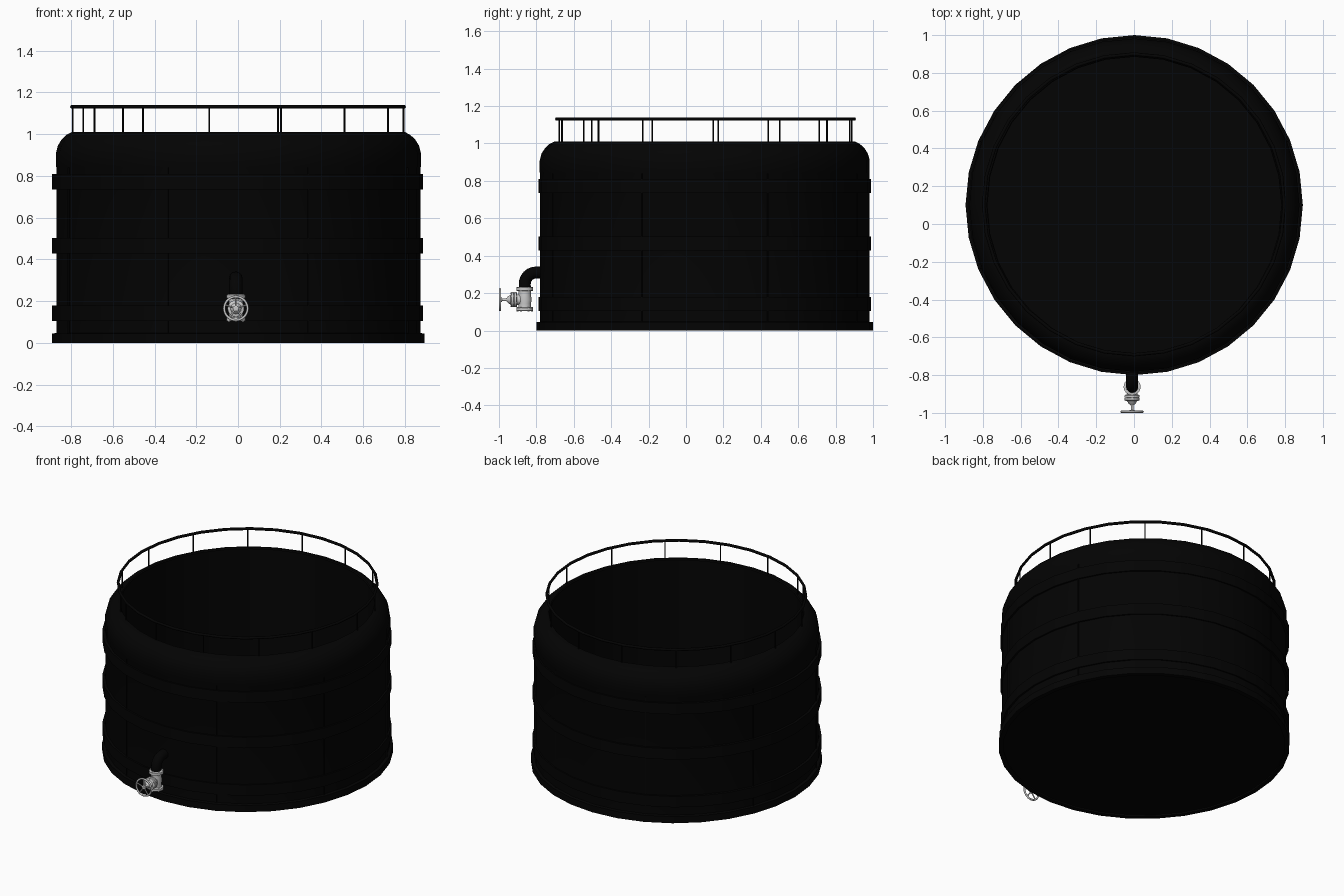
import bpy, bmesh, math
from mathutils import Matrix, Vector

if "Cube" in bpy.data.objects:
    bpy.data.objects.remove(bpy.data.objects["Cube"])

CX, CY = 0.002, 0.1   # tank axis
RY = 0.104            # railing axis in y
VX, VY, VZ = -0.01, -0.862, 0.165   # valve centre


def material(name, c):
    m = bpy.data.materials.new(name)
    m.diffuse_color = (*c, 1)
    m.use_nodes = True
    m.node_tree.nodes["Principled BSDF"].inputs["Base Color"].default_value = m.diffuse_color
    return m


BLACK = material("black_paint", (0.001, 0.001, 0.001))


def finish(name, bm, mat=None, angle=35):
    bmesh.ops.recalc_face_normals(bm, faces=bm.faces)
    me = bpy.data.meshes.new(name)
    bm.to_mesh(me)
    bm.free()
    ob = bpy.data.objects.new(name, me)
    bpy.context.collection.objects.link(ob)
    if mat:
        me.materials.append(mat)
    bpy.ops.object.select_all(action='DESELECT')
    ob.select_set(True)
    bpy.context.view_layer.objects.active = ob
    bpy.ops.object.shade_smooth_by_angle(angle=math.radians(angle))
    return ob


def lathe(name, profile, origin, n=32, mat=None, forward=False, closed=False, sx=1.0):
    """Revolve (radius, height) points about z, or about -y if forward."""
    bm = bmesh.new()
    rings = [[bm.verts.new((sx * r * math.cos(2 * math.pi * i / n), r * math.sin(2 * math.pi * i / n), h))
              for i in range(n)] for r, h in profile]
    pairs = list(zip(rings, rings[1:]))
    if closed:
        pairs.append((rings[-1], rings[0]))
    for a, b in pairs:
        for i in range(n):
            j = (i + 1) % n
            bm.faces.new((a[i], a[j], b[j], b[i]))
    if not closed:
        bm.faces.new(rings[0])
        bm.faces.new(rings[-1])
    if forward:
        bm.transform(Matrix.Rotation(math.pi / 2, 4, 'X'))
    bm.transform(Matrix.Translation(origin))
    return finish(name, bm, mat)


def tube(name, pts, r, mat=None, cyclic=False, res=2):
    cu = bpy.data.curves.new(name, 'CURVE')
    cu.dimensions = '3D'
    cu.bevel_depth = r
    cu.bevel_resolution = res
    cu.use_fill_caps = True
    sp = cu.splines.new('POLY')
    sp.points.add(len(pts) - 1)
    for p, co in zip(sp.points, pts):
        p.co = (*co, 1)
    sp.use_cyclic_u = cyclic
    sp.use_smooth = True
    ob = bpy.data.objects.new(name, cu)
    bpy.context.collection.objects.link(ob)
    if mat:
        cu.materials.append(mat)
    return ob


# open tank: outer wall, rounded shoulder, lip, straight inner wall and floor
lathe("tank_shell", [(0.88, 0.01), (0.88, 0.84), (0.882, 0.845), (0.882, 0.91), (0.873, 0.945),
                     (0.854, 0.975), (0.83, 0.997), (0.805, 1.01), (0.79, 1.01), (0.785, 1.003),
                     (0.785, 0.03)],
      (CX, CY, 0), mat=BLACK, sx=0.991)
# base ring
lathe("base_ring", [(0.9, 0), (0.9, 0.045), (0.87, 0.048), (0.87, 0.0)],
      (CX, CY, 0), mat=BLACK, closed=True, sx=0.991)

# reinforcing bands
for k, z in enumerate((0.105, 0.428, 0.735)):
    lathe(f"band_{k}", [(0.872, z), (0.889, z), (0.889, z + 0.074), (0.872, z + 0.074)],
          (-0.003, CY, 0), mat=BLACK, closed=True)

# thin vertical plate seams
bm = bmesh.new()
for k in range(8):
    rot = Matrix.Translation((0, CY, 0)) @ Matrix.Rotation(math.radians(22.5 + 45 * k), 4, 'Z')
    bmesh.ops.create_cube(bm, size=1, matrix=rot @ Matrix.Translation((0.878, 0, 0.44))
                          @ Matrix.Diagonal((0.008, 0.006, 0.8, 1)))
finish("plate_seams", bm, BLACK)

# railing around the opening
angles = [-25, -50, -75, -100, -125, 3, 25, 50, 76, 100, 125, 150, 175, -134, -159]


def around(r, deg, z):
    a = math.radians(deg)
    return Vector((r * math.cos(a), RY + r * math.sin(a), z))


tube("top_rail", [around(0.796, 11.25 * k, 1.131) for k in range(32)], 0.009, BLACK, cyclic=True, res=1)
bm = bmesh.new()
for a in angles:
    bmesh.ops.create_cube(bm, size=1, matrix=Matrix.Translation(around(0.794, a, 1.068))
                          @ Matrix.Rotation(math.radians(a), 4, 'Z')
                          @ Matrix.Diagonal((0.007, 0.007, 0.126, 1)))
finish("rail_posts", bm, BLACK)

# outlet elbow pipe
bend = [(VX, -0.802 - 0.06 * math.sin(t * math.pi / 12), 0.25 + 0.06 * math.cos(t * math.pi / 12))
        for t in range(7)]
tube("outlet_pipe", [(VX, -0.76, 0.31)] + bend + [(VX, VY, 0.225)], 0.032, BLACK, res=4)

# valve body with end flanges
lathe("valve_body", [(0.038, 0.104), (0.045, 0.106), (0.045, 0.121), (0.034, 0.124), (0.033, 0.145),
                     (0.037, 0.165), (0.033, 0.19), (0.034, 0.211), (0.045, 0.214), (0.045, 0.23),
                     (0.036, 0.233)], (VX, VY, 0), n=24)
# bonnet, packing nut and stem pointing forward
lathe("valve_bonnet", [(0.028, 0), (0.028, 0.042), (0.04, 0.045), (0.04, 0.056), (0.036, 0.058),
                       (0.04, 0.06), (0.04, 0.071), (0.026, 0.076), (0.018, 0.09), (0.01, 0.095),
                       (0.007, 0.1), (0.007, 0.138)], (VX, VY, VZ), n=20, forward=True)

# flange bolts
bm = bmesh.new()
for k in range(6):
    a = math.radians(60 * k + 30)
    c, s = math.cos(a), math.sin(a)
    for z in (0.113, 0.222):
        bmesh.ops.create_cone(bm, cap_ends=True, segments=6, radius1=0.005, radius2=0.005, depth=0.024,
                              matrix=Matrix.Translation((VX + 0.039 * c, VY + 0.039 * s, z)))
    bmesh.ops.create_cone(bm, cap_ends=True, segments=6, radius1=0.004, radius2=0.004, depth=0.034,
                          matrix=Matrix.Translation((VX + 0.035 * c, VY - 0.058, VZ + 0.035 * s))
                          @ Matrix.Rotation(math.pi / 2, 4, 'X'))
finish("flange_bolts", bm)

# hand wheel: rim, hub and spokes
WY = -0.994
rim = [(VX + 0.056 * math.cos(t * math.pi / 16), WY, VZ + 0.056 * math.sin(t * math.pi / 16))
       for t in range(32)]
tube("wheel_rim", rim, 0.006, cyclic=True)
lathe("wheel_hub", [(0.012, 0), (0.014, 0.003), (0.014, 0.012), (0.01, 0.014)],
      (VX, -0.985, VZ), n=16, forward=True)
for k in range(5):
    a = math.radians(90 + 72 * k)
    tube(f"wheel_spoke_{k}", [(VX, WY, VZ), (VX + 0.056 * math.cos(a), WY, VZ + 0.056 * math.sin(a))], 0.004)
